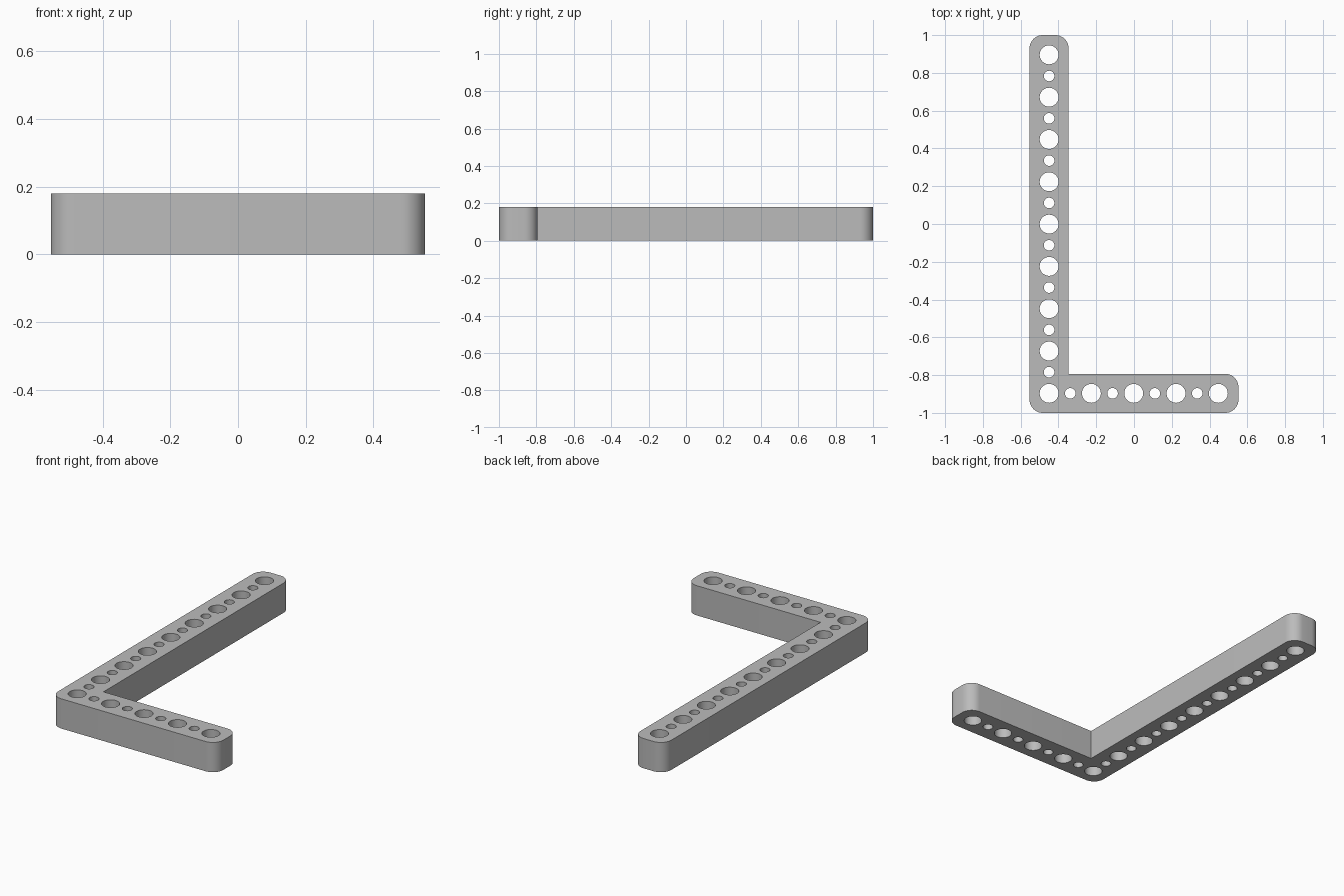
import bpy
import bmesh
from math import sin, cos, pi

cube = bpy.data.objects.get("Cube")
if cube:
    bpy.data.objects.remove(cube, do_unlink=True)

HX, HY, HEIGHT = 0.553, 1.0, 0.18    # half extents and thickness
WIDTH, CORNER = 0.207, 0.07          # arm width and corner radius
BIG, SMALL = 0.05, 0.028             # hole radii
PITCH = 0.224                        # spacing of the big holes
CX, CY = -HX + WIDTH / 2, -HY + WIDTH / 2


def arc(x, y, radius, start, sweep, steps):
    """Points along an arc around (x, y)."""
    return [(x + radius * cos(start + sweep * i / steps),
             y + radius * sin(start + sweep * i / steps)) for i in range(steps + 1)]


def add_loop(curve, points):
    """Closed polygon outline in the curve."""
    spline = curve.splines.new('POLY')
    spline.points.add(len(points) - 1)
    for p, (x, y) in zip(spline.points, points):
        p.co = (x, y, 0, 1)
    spline.use_cyclic_u = True


# L-shaped outline: five rounded outer corners and one sharp inner corner
r = CORNER
inner_x, inner_y = -HX + WIDTH, -HY + WIDTH
corners = [(-HX + r, -HY + r, 2), (HX - r, -HY + r, 3), (HX - r, inner_y - r, 0),
           None, (inner_x - r, HY - r, 0), (-HX + r, HY - r, 1)]
outline = []
for c in corners:
    if c is None:
        outline.append((inner_x, inner_y))
    else:
        outline += arc(c[0], c[1], r, c[2] * pi / 2, pi / 2, 10)

curve = bpy.data.curves.new("beam_profile", 'CURVE')
curve.dimensions = '2D'
curve.fill_mode = 'BOTH'
curve.extrude = HEIGHT / 2
add_loop(curve, outline)

# Alternating big and small holes along both arms
centres = [(CX, CY + i * PITCH / 2, i) for i in range(17)]
centres += [(CX + i * PITCH / 2, CY, i) for i in range(1, 9)]
for x, y, i in centres:
    add_loop(curve, arc(x, y, SMALL if i % 2 else BIG, 0, 2 * pi, 32)[:-1])

# Turn the filled profile into a welded mesh
source = bpy.data.objects.new("beam_profile", curve)
bpy.context.collection.objects.link(source)
bpy.context.view_layer.update()
graph = bpy.context.evaluated_depsgraph_get()
mesh = bpy.data.meshes.new_from_object(source.evaluated_get(graph))
bpy.data.objects.remove(source, do_unlink=True)
bpy.data.curves.remove(curve)

bm = bmesh.new()
bm.from_mesh(mesh)
bmesh.ops.remove_doubles(bm, verts=bm.verts, dist=0.0005)
bmesh.ops.translate(bm, verts=bm.verts, vec=(0, 0, HEIGHT / 2))
bmesh.ops.recalc_face_normals(bm, faces=bm.faces)
bm.to_mesh(mesh)
bm.free()

# Grey plastic
grey = bpy.data.materials.new("grey_plastic")
grey.use_nodes = True
colour = (0.5, 0.5, 0.5, 1)
grey.diffuse_color = colour
grey.node_tree.nodes["Principled BSDF"].inputs["Base Color"].default_value = colour
mesh.materials.clear()
mesh.materials.append(grey)

beam = bpy.data.objects.new("angled_beam", mesh)
bpy.context.collection.objects.link(beam)
bpy.ops.object.select_all(action='DESELECT')
beam.select_set(True)
bpy.context.view_layer.objects.active = beam
bpy.ops.object.shade_smooth_by_angle()
